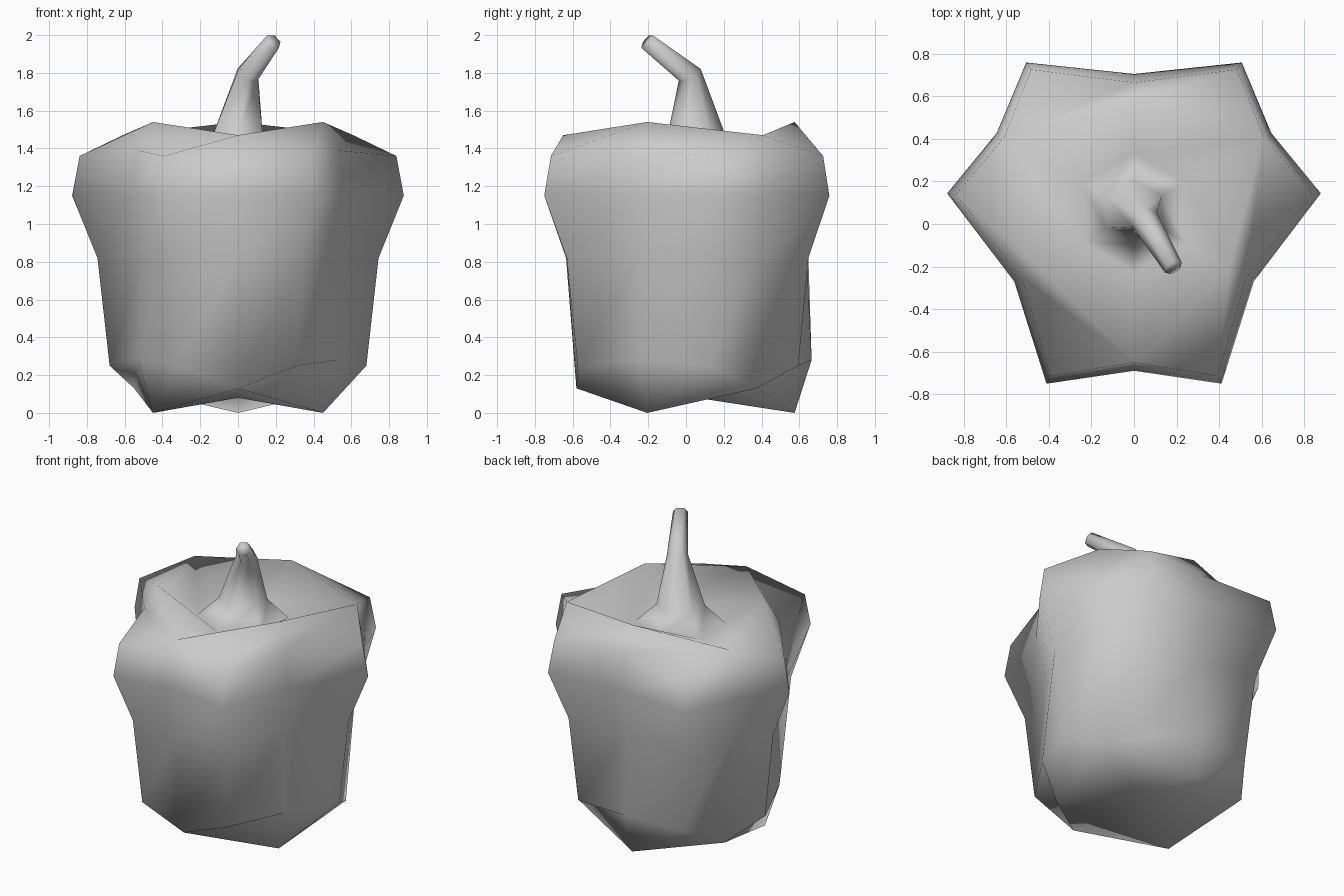
import bpy, bmesh
from math import sin, cos, radians
from mathutils import Vector

if "Cube" in bpy.data.objects:
    bpy.data.objects.remove(bpy.data.objects["Cube"])

CY = 0.055  # y of the three-fold axis
CS = 0.033  # y of the shoulder axis


def polar(r, deg, z, cy=CY):
    return Vector((r * cos(radians(deg)), cy + r * sin(radians(deg)), z))


def bridge(bm, a, b):
    n = len(a)
    for i in range(n):
        j = (i + 1) % n
        bm.faces.new((a[i], a[j], b[j], b[i]))


# Body rings: (radius, z) for groove, lobe shoulder and ridge
ROWS = [
    ((0.61, 0.28), (0.685, 0.25), (0.635, 0.13)),
    ((0.585, 0.82), (0.75, 0.82), (0.69, 0.82)),
    ((0.65, 1.15), (0.885, 1.15), (0.745, 1.15)),
    ((0.61, 1.39), (0.845, 1.36), (0.705, 1.47)),
]
# Shoulder angles either side of each groove
LOBES = ((-30, 32.3, 37.2), (90, 34.9, 34.9), (210, 37.2, 32.3))
bm = bmesh.new()
rings = []
for groove, lobe, ridge in ROWS:
    ring = []
    for k, (base, _, after) in enumerate(LOBES):
        before_next = LOBES[(k + 1) % 3][1]
        ring.append(bm.verts.new(polar(groove[0], base, groove[1])))
        ring.append(bm.verts.new(polar(lobe[0], base + after, lobe[1], CS)))
        ring.append(bm.verts.new(polar(ridge[0], base + 60, ridge[1])))
        ring.append(bm.verts.new(polar(lobe[0], base + 120 - before_next, lobe[1], CS)))
    rings.append(ring)
for lo, hi in zip(rings, rings[1:]):
    bridge(bm, lo, hi)


def cap(ring, peak_z, folded):
    """Three peaks joined to the ridges; the folded side of each lobe creases inwards."""
    six = []
    for k in range(3):
        six.append(bm.verts.new(polar(0.52, -30 + 120 * k, peak_z)))
        six.append(ring[4 * k + 2])
    for k in range(3):
        peak, g = six[2 * k], ring[4 * k]
        for s in (-1, 1):
            c, r = ring[4 * k + s], ring[4 * k + 2 * s]
            if s == folded:
                tris = ((g, c, r), (g, r, peak))
            else:
                tris = ((g, c, peak), (c, r, peak))
            for t in tris:
                bm.faces.new(t)
    return six


# Underside with three feet and a shallow hollow
under = cap(rings[0], 0.0, -1)
pole = bm.verts.new((0, CY, 0.08))
for i in range(6):
    bm.faces.new((under[i], under[(i + 1) % 6], pole))

# Sunken top, running into the flared foot of the stem
prev = cap(rings[-1], 1.54, 1)

# Stem: foot, collar, bend and cut tip
SECTIONS = [
    ((0, CY, 1.36), 0.28, (0, 0, 1)),
    ((0, CY, 1.48), 0.15, (0, 0, 1)),
    ((0.05, 0.02, 1.79), 0.066, (0.3, -0.45, 0.8)),
    ((0.185, -0.205, 1.965), 0.046, (0.135, -0.23, 0.18)),
]
for centre, r, normal in SECTIONS:
    q = Vector((0, 0, 1)).rotation_difference(Vector(normal).normalized())
    sec = [bm.verts.new(Vector(centre) + q @ polar(r, -30 + 60 * i, 0, 0)) for i in range(6)]
    bridge(bm, prev, sec)
    prev = sec
bm.faces.new(prev)

bmesh.ops.recalc_face_normals(bm, faces=bm.faces[:])
me = bpy.data.meshes.new("bell_pepper")
bm.to_mesh(me)
bm.free()
for p in me.polygons:
    p.use_smooth = True
ob = bpy.data.objects.new("bell_pepper", me)
bpy.context.collection.objects.link(ob)
